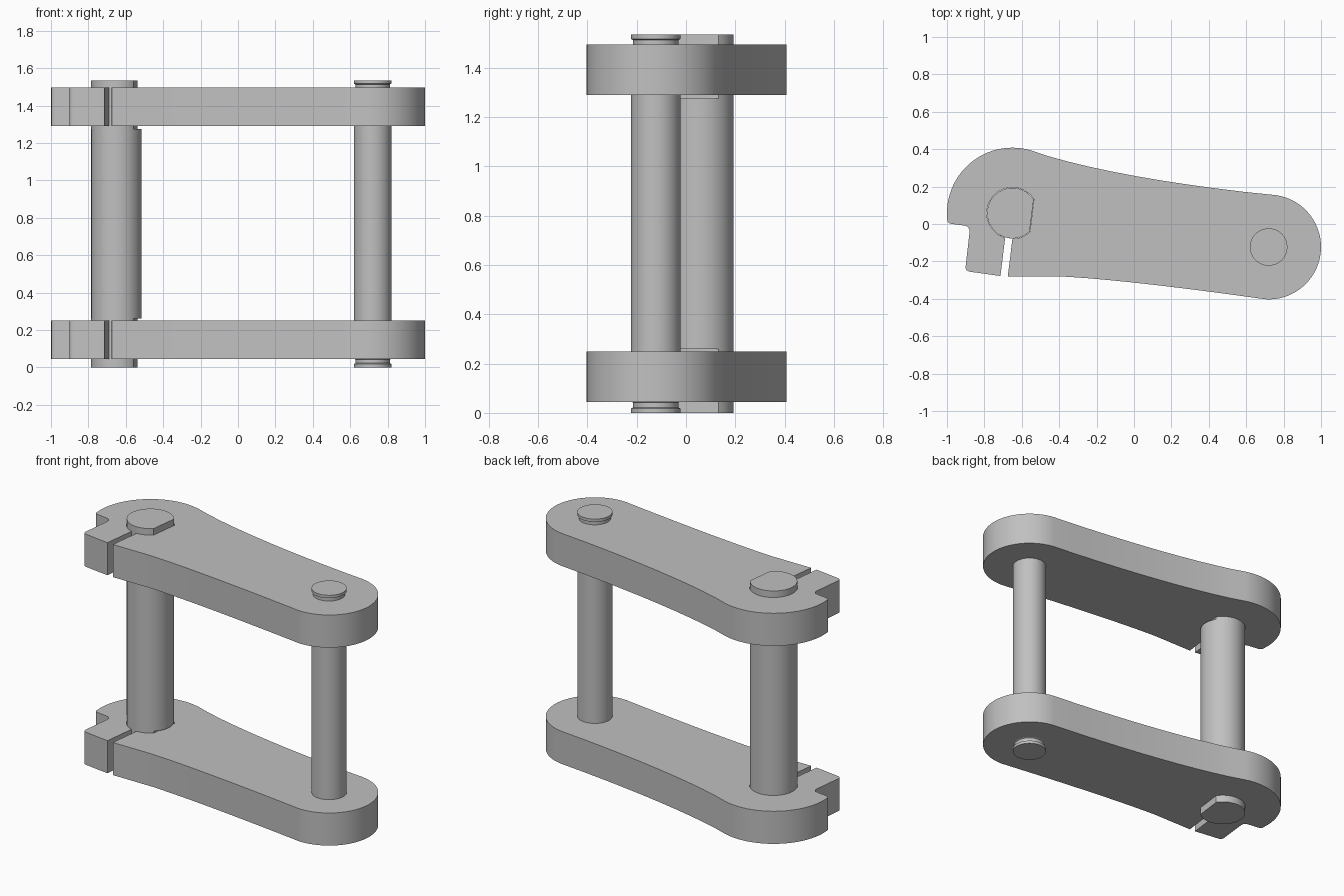
import bpy, bmesh, math
from mathutils import Vector

if "Cube" in bpy.data.objects:
    bpy.data.objects.remove(bpy.data.objects["Cube"])

steel = bpy.data.materials.new("grey_steel")
steel.use_nodes = True
GREY = (0.53, 0.53, 0.53, 1)
steel.diffuse_color = GREY
steel.node_tree.nodes["Principled BSDF"].inputs["Base Color"].default_value = GREY

HEIGHT = 1.535
BIG = (-0.65, 0.058)      # centre of the clamped pin
SMALL = (0.72, -0.123)    # centre of the plain pin
FLAT_DIR = -7             # direction the pin's flat faces, degrees


def arc(c, r, a0, a1, n=32):
    angles = [math.radians(a0 + (a1 - a0) * i / n) for i in range(n + 1)]
    return [(c[0] + r * math.cos(a), c[1] + r * math.sin(a)) for a in angles]


def bezier(p0, p1, p2, n=10):
    p0, p1, p2 = Vector(p0), Vector(p1), Vector(p2)
    ts = [i / n for i in range(n + 1)]
    return [tuple(p0 * (1 - t) ** 2 + p1 * 2 * t * (1 - t) + p2 * t * t) for t in ts]


def stack(name, rings):
    """Closed solid lofted through (outline, z) rings of equal point count."""
    bm = bmesh.new()
    loops = [[bm.verts.new((x, y, z)) for x, y in pts] for pts, z in rings]
    n = len(loops[0])
    bm.faces.new(loops[0][::-1])
    bm.faces.new(loops[-1])
    for lo, hi in zip(loops, loops[1:]):
        for i in range(n):
            j = (i + 1) % n
            bm.faces.new((lo[i], lo[j], hi[j], hi[i]))
    bmesh.ops.recalc_face_normals(bm, faces=bm.faces)
    mesh = bpy.data.meshes.new(name)
    bm.to_mesh(mesh)
    bm.free()
    mesh.materials.append(steel)
    obj = bpy.data.objects.new(name, mesh)
    bpy.context.collection.objects.link(obj)
    bpy.ops.object.select_all(action='DESELECT')
    obj.select_set(True)
    bpy.context.view_layer.objects.active = obj
    bpy.ops.object.shade_smooth_by_angle(angle=math.radians(30))
    return obj


# Link plate outline: rounded ends, waisted sides, clamp lug with slot into a D hole
hole = arc(BIG, 0.137, 253.5, FLAT_DIR + 40, 40) + arc(BIG, 0.137, FLAT_DIR - 40, -90, 8)
outline = [(-0.714, -0.278)] + hole + [(-0.675, -0.28)]
outline += bezier((-0.4, -0.28), (-0.05, -0.297), (0.686, -0.4))
outline += arc(SMALL, 0.28, -96, 82)
outline += bezier((0.758, 0.153), (-0.1, 0.243), (-0.547, 0.39))[1:-1]
outline += arc(BIG, 0.35, 73, 180)
outline += bezier((-0.998, 0.015), (-0.99, 0.002), (-0.97, 0.0), 4)
outline += bezier((-0.91, -0.008), (-0.874, -0.012), (-0.88, -0.05), 5)
outline += bezier((-0.9, -0.225), (-0.905, -0.25), (-0.878, -0.255), 5)

for name, z in (("lower_link", 0.045), ("upper_link", 1.29)):
    stack(name, [(outline, z), (outline, z + 0.205)])

# Clamped pin: round barrel with flatted ends
barrel = arc(BIG, 0.135, 0, 360, 64)[:-1]
d_shape = arc(BIG, 0.135, FLAT_DIR + 40, FLAT_DIR + 320, 48)
stack("large_pin_barrel", [(barrel, 0.26), (barrel, HEIGHT - 0.26)])
for name, z in (("large_pin_lower_end", 0), ("large_pin_upper_end", HEIGHT - 0.26)):
    stack(name, [(d_shape, z), (d_shape, z + 0.26)])

# Plain pin: straight shaft with a groove below each end cap
half = [(0.1, 0), (0.1, 0.018), (0.092, 0.022), (0.092, 0.042), (0.1, 0.046)]
profile = half + [(r, HEIGHT - z) for r, z in reversed(half)]
stack("small_pin", [(arc(SMALL, r, 0, 360, 48)[:-1], z) for r, z in profile])
